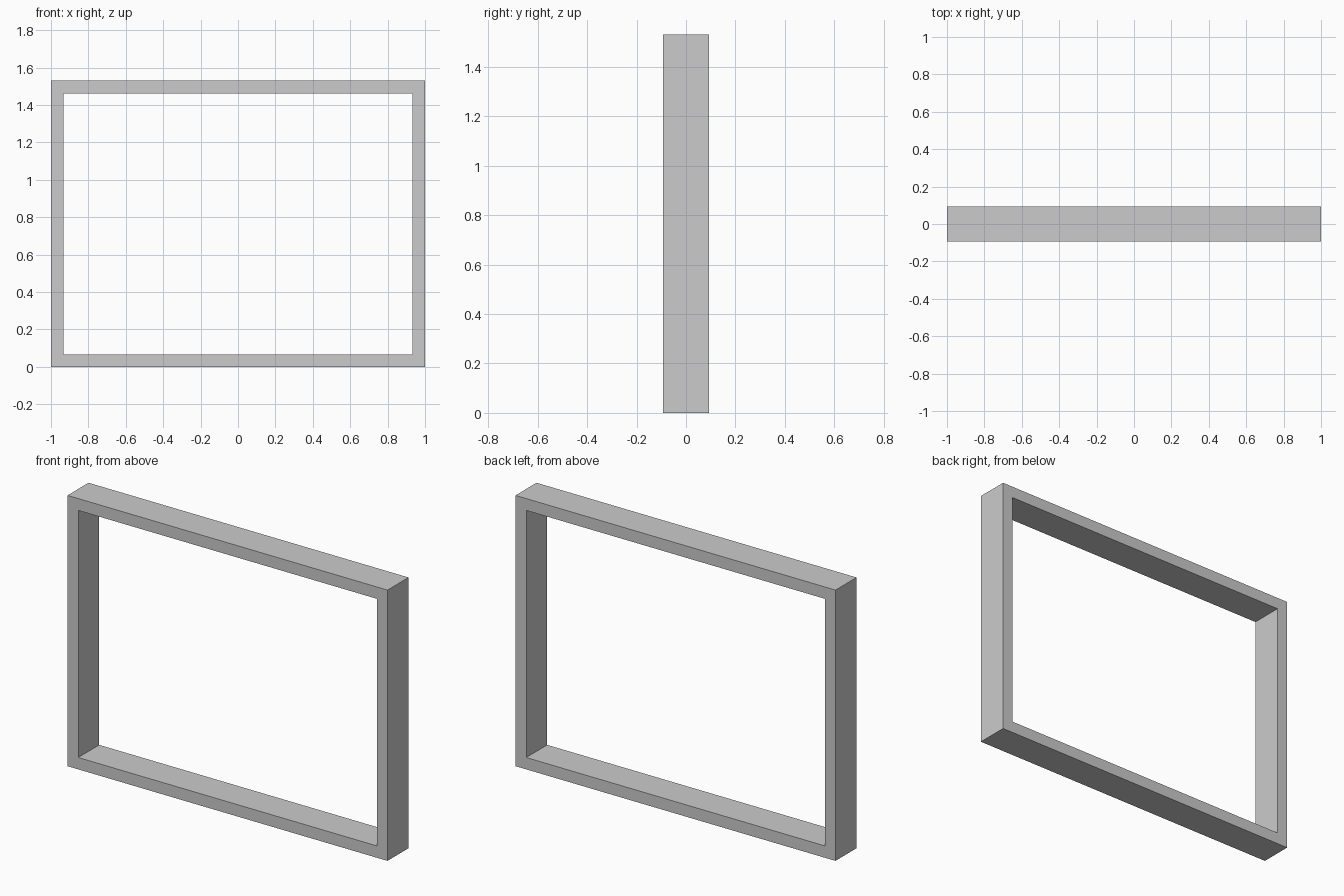
import bpy
import bmesh

if "Cube" in bpy.data.objects:
    bpy.data.objects.remove(bpy.data.objects["Cube"])

WIDTH, HEIGHT, DEPTH, BORDER = 2.0, 1.53, 0.187, 0.067


def rectangle(bm, inset):
    """Upright rectangular loop on the front plane, inset from the outer edge."""
    x, z0, z1 = WIDTH / 2 - inset, inset, HEIGHT - inset
    return [bm.verts.new((px, -DEPTH / 2, pz))
            for px, pz in ((-x, z0), (x, z0), (x, z1), (-x, z1))]


# Front face of the frame: a mitred ring between outer and inner loops
bm = bmesh.new()
outer, inner = rectangle(bm, 0), rectangle(bm, BORDER)
ring = []
for i in range(4):
    j = (i + 1) % 4
    ring.append(bm.faces.new((outer[i], outer[j], inner[j], inner[i])))

# Extrude the ring backwards to give the frame its depth
result = bmesh.ops.extrude_face_region(bm, geom=ring, use_keep_orig=True)
back = [g for g in result["geom"] if isinstance(g, bmesh.types.BMVert)]
bmesh.ops.translate(bm, verts=back, vec=(0, DEPTH, 0))
bmesh.ops.recalc_face_normals(bm, faces=bm.faces)

mesh = bpy.data.meshes.new("rectangular_frame")
bm.to_mesh(mesh)
bm.free()
frame = bpy.data.objects.new("rectangular_frame", mesh)
bpy.context.collection.objects.link(frame)
